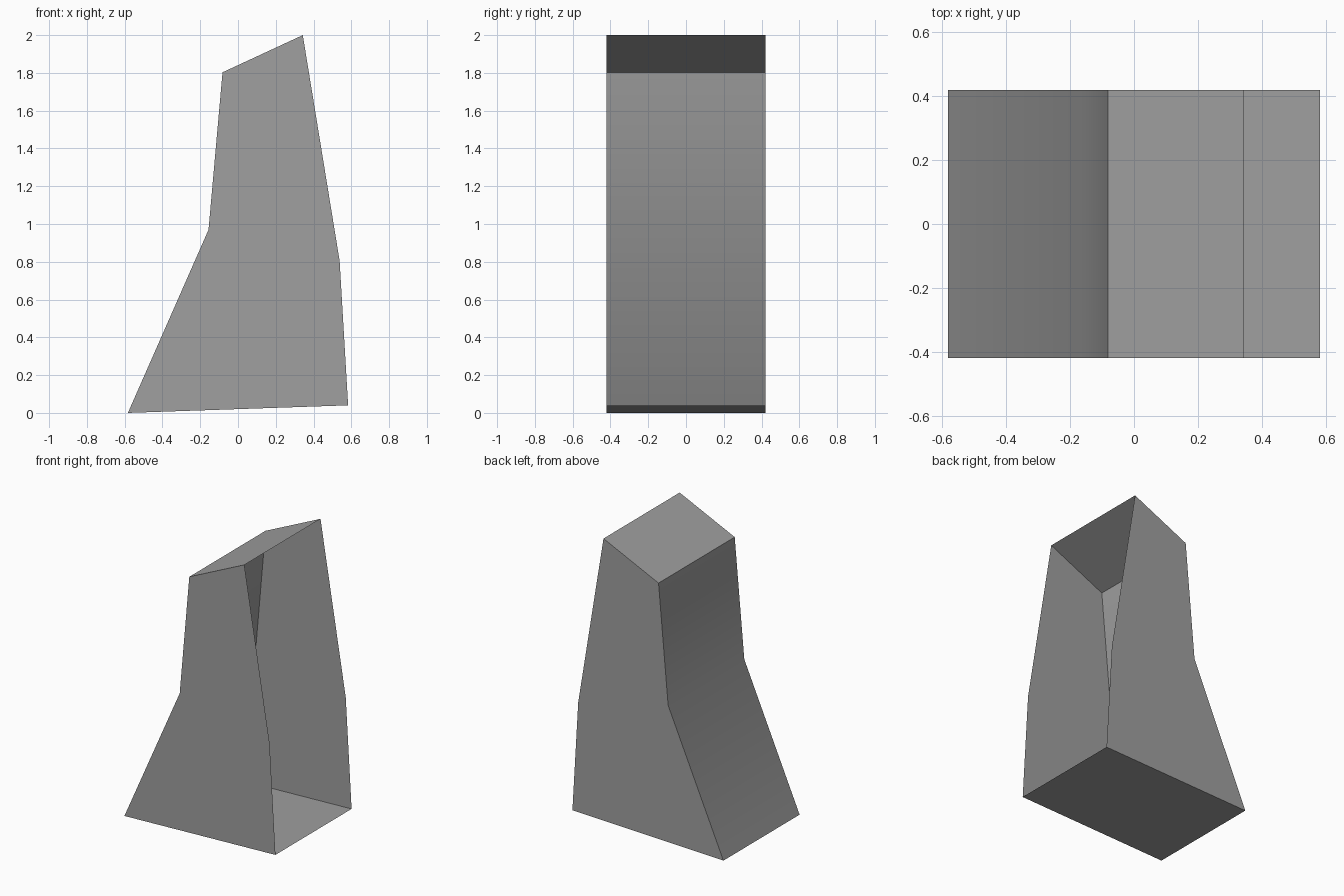
import bpy, bmesh, math

cube = bpy.data.objects.get("Cube")
if cube:
    bpy.data.objects.remove(cube, do_unlink=True)

# Single plain grey
grey = bpy.data.materials.new("mid_grey")
grey.use_nodes = True
colour = (0.35, 0.35, 0.35, 1.0)
grey.diffuse_color = colour
grey.node_tree.nodes["Principled BSDF"].inputs["Base Color"].default_value = colour

# Side outline in x, z: closed leaning edge and open edge, bottom to top
CLOSED = [(-0.583, 0.0), (-0.156, 0.97), (-0.082, 1.803)]
OPEN = [(0.583, 0.04), (0.538, 0.805), (0.343, 2.0)]
HALF_DEPTH = 0.42

bm = bmesh.new()


def column(points, y):
    return [bm.verts.new((x, y, z)) for x, z in points]


wall_f, wall_b = column(CLOSED, -HALF_DEPTH), column(CLOSED, HALF_DEPTH)
rim_f, rim_b = column(OPEN, -HALF_DEPTH), column(OPEN, HALF_DEPTH)

for i in range(2):
    # Front panel, back panel and bent wall; the +x side stays open
    bm.faces.new((wall_f[i], rim_f[i], rim_f[i + 1], wall_f[i + 1]))
    bm.faces.new((rim_b[i], wall_b[i], wall_b[i + 1], rim_b[i + 1]))
    bm.faces.new((wall_b[i], wall_f[i], wall_f[i + 1], wall_b[i + 1]))

# Floor and sloping top
bm.faces.new((wall_b[0], rim_b[0], rim_f[0], wall_f[0]))
bm.faces.new((wall_f[2], rim_f[2], rim_b[2], wall_b[2]))

mesh = bpy.data.meshes.new("open_shell")
bm.to_mesh(mesh)
bm.free()
mesh.materials.append(grey)
shell = bpy.data.objects.new("open_shell", mesh)
bpy.context.collection.objects.link(shell)

# Soften only the bend in the wall
bpy.ops.object.select_all(action="DESELECT")
shell.select_set(True)
bpy.context.view_layer.objects.active = shell
bpy.ops.object.shade_smooth_by_angle(angle=math.radians(30))
